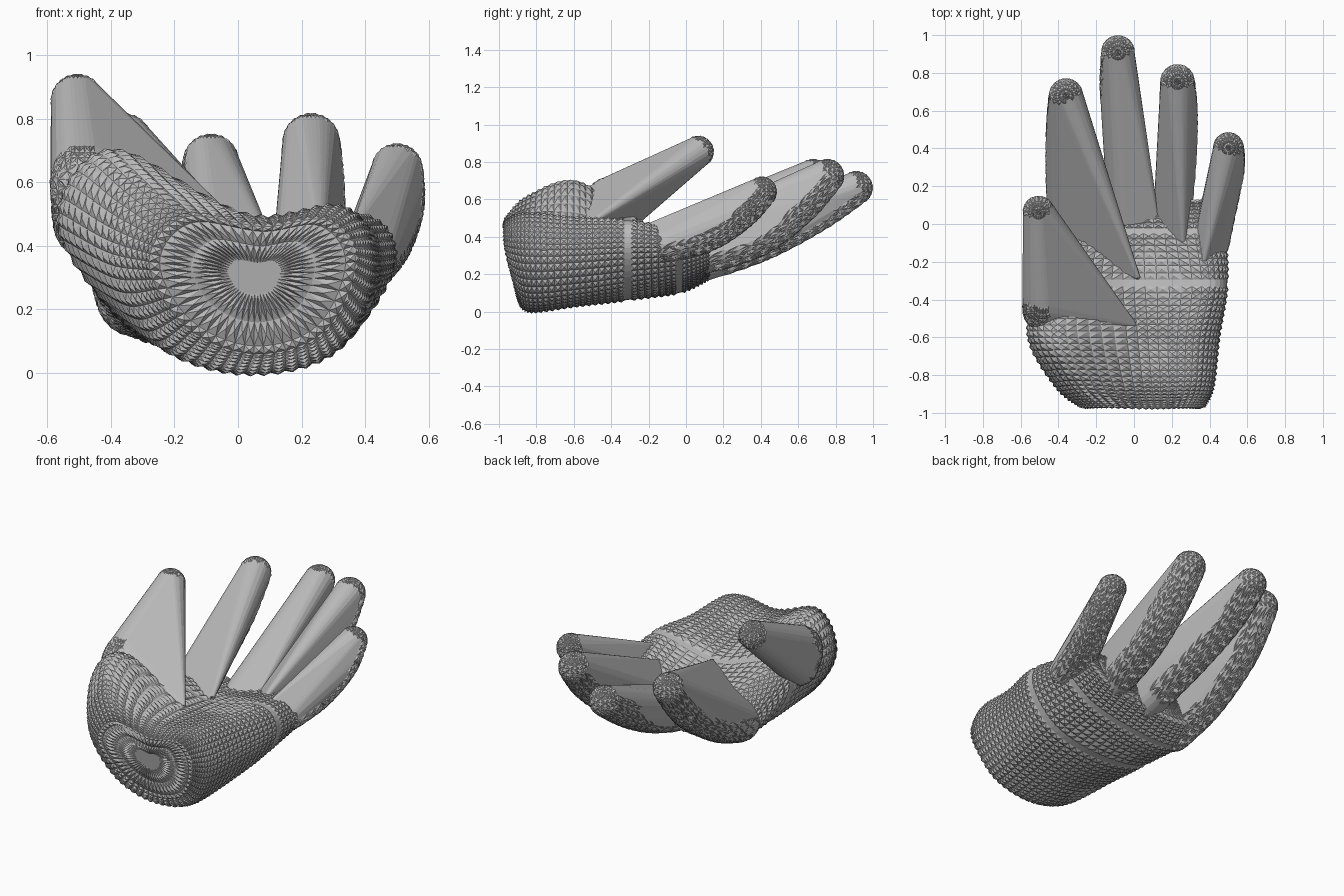
import bpy, bmesh
from mathutils import Vector

cube = bpy.data.objects.get("Cube")
if cube:
    bpy.data.objects.remove(cube, do_unlink=True)

GREY = bpy.data.materials.new("grey")
GREY.use_nodes = True
GREY.diffuse_color = (.5, .5, .5, 1)
GREY.node_tree.nodes["Principled BSDF"].inputs["Base Color"].default_value = (.5, .5, .5, 1)


def finish(bm, name):
    me = bpy.data.meshes.new(name)
    bm.to_mesh(me)
    bm.free()
    me.materials.append(GREY)
    bpy.context.collection.objects.link(bpy.data.objects.new(name, me))


def catmull(a, b, c, d, t):
    return 0.5 * (2 * b + (c - a) * t + (2 * a - 5 * b + 4 * c - d) * t * t
                  + (3 * b - a - 3 * c + d) * t ** 3)


def spline(pts, steps, closed=False):
    n, out = len(pts), []
    for i in range(n if closed else n - 1):
        if closed:
            ctrl = [pts[(i + k) % n] for k in (-1, 0, 1, 2)]
        else:
            ctrl = [pts[min(max(i + k, 0), n - 1)] for k in (-1, 0, 1, 2)]
        out += [catmull(*ctrl, s / steps) for s in range(steps)]
    return out if closed else out + [pts[-1]]


# Palm: cross-sections from wrist to knuckles.
# Each has y, bulge, then (x, z) from the bottom round by the thumb side.
SECTIONS = [
    (-0.985, 0.25, [(.05, .06), (-.17, .15), (-.28, .35), (-.17, .49),
                    (.08, .46), (.28, .48), (.37, .35), (.27, .13)]),
    (-0.87, 0.08, [(.02, .0), (-.25, .1), (-.41, .38), (-.3, .61),
                   (.05, .49), (.33, .52), (.42, .33), (.3, .07)]),
    (-0.60, 0, [(0, .03), (-.32, .14), (-.56, .46), (-.4, .7),
                (.02, .47), (.35, .5), (.45, .33), (.32, .09)]),
    (-0.33, 0, [(0, .06), (-.33, .13), (-.51, .42), (-.38, .54),
                (0, .42), (.4, .49), (.49, .34), (.33, .13)]),
    (-0.05, 0, [(0, .11), (-.3, .11), (-.42, .24), (-.3, .37),
                (0, .36), (.36, .44), (.48, .34), (.3, .18)]),
    (0.12, 0, [(0, .18), (-.28, .18), (-.38, .27), (-.28, .35),
               (0, .34), (.33, .4), (.43, .36), (.3, .24)]),
]
AROUND, ALONG = 7, 8
rings = [spline([Vector((x, y + bulge * abs(0.42 - z), z)) for x, z in pts], AROUND, True)
         for y, bulge, pts in SECTIONS]
columns = [spline([r[i] for r in rings], ALONG) for i in range(len(rings[0]))]
rows = [[c[j] for c in columns] for j in range(len(columns[0]))]


def shrunk(row, f):
    mid = sum(row, Vector()) / len(row)
    return [mid.lerp(p, f) for p in row]


rows = ([shrunk(rows[0], f) for f in (.25, .6, .9)] + rows
        + [shrunk(rows[-1], f) for f in (.8, .4, .1)])
bm = bmesh.new()
grid = [[bm.verts.new(p) for p in row] for row in rows]
n = len(grid[0])
studs = []
band_rows = {3 + 3 * ALONG, 3 + 4 * ALONG}
for j in range(len(grid) - 1):
    for i in range(n):
        k = (i + 1) % n
        f = bm.faces.new((grid[j][i], grid[j][k], grid[j + 1][k], grid[j + 1][i]))
        # Two rows stay plain as bands round the hand; the rest are studded.
        if j not in band_rows:
            studs.append(f)
bm.faces.new(grid[0])
bm.faces.new(grid[-1])
bmesh.ops.recalc_face_normals(bm, faces=bm.faces)
bmesh.ops.poke(bm, faces=studs, offset=0.01)
finish(bm, "palm")


# Fingers: a bowed row of spheres plus a thin palm-side point, wrapped in a hull.
def finger(name, chain, web):
    bm = bmesh.new()
    for s in spline([Vector(c) for c in chain], 5) + [Vector(web)]:
        ret = bmesh.ops.create_uvsphere(bm, u_segments=20, v_segments=12, radius=s[3])
        bmesh.ops.translate(bm, verts=ret["verts"], vec=s.xyz)
    bmesh.ops.delete(bm, geom=list(bm.faces) + list(bm.edges), context='EDGES_FACES')
    hull = bmesh.ops.convex_hull(bm, input=list(bm.verts))
    inside = {v for v in hull["geom_interior"] + hull["geom_unused"]
              if isinstance(v, bmesh.types.BMVert)}
    bmesh.ops.delete(bm, geom=list(inside), context='VERTS')
    bmesh.ops.recalc_face_normals(bm, faces=bm.faces)
    # Stud only the small facets, leaving the long web planes flat.
    small = [f for f in bm.faces if f.calc_perimeter() < 0.25]
    bmesh.ops.poke(bm, faces=small, offset=0.004)
    finish(bm, name)


finger("index_finger", [(-.32, -.05, .24, .125), (-.355, .2, .33, .11),
                        (-.365, .5, .52, .1), (-.36, .68, .725, .09)],
       (.02, -.28, .42, .012))
finger("middle_finger", [(-.03, .05, .26, .11), (-.05, .4, .37, .1),
                         (-.08, .7, .53, .1), (-.085, .91, .662, .088)],
       (.12, .03, .36, .012))
finger("ring_finger", [(.2, 0, .28, .1), (.23, .35, .38, .1),
                       (.235, .6, .56, .1), (.23, .755, .725, .09)],
       (.26, -.13, .41, .012))
finger("little_finger", [(.41, -.1, .36, .095), (.455, .12, .42, .095),
                         (.5, .3, .53, .085), (.5, .405, .64, .08)],
       (.37, -.2, .46, .012))
finger("thumb", [(-.47, -.42, .47, .11), (-.48, -.45, .58, .11),
                 (-.487, -.25, .69, .1), (-.505, .065, .855, .083)],
       (0, -.53, .46, .012))
